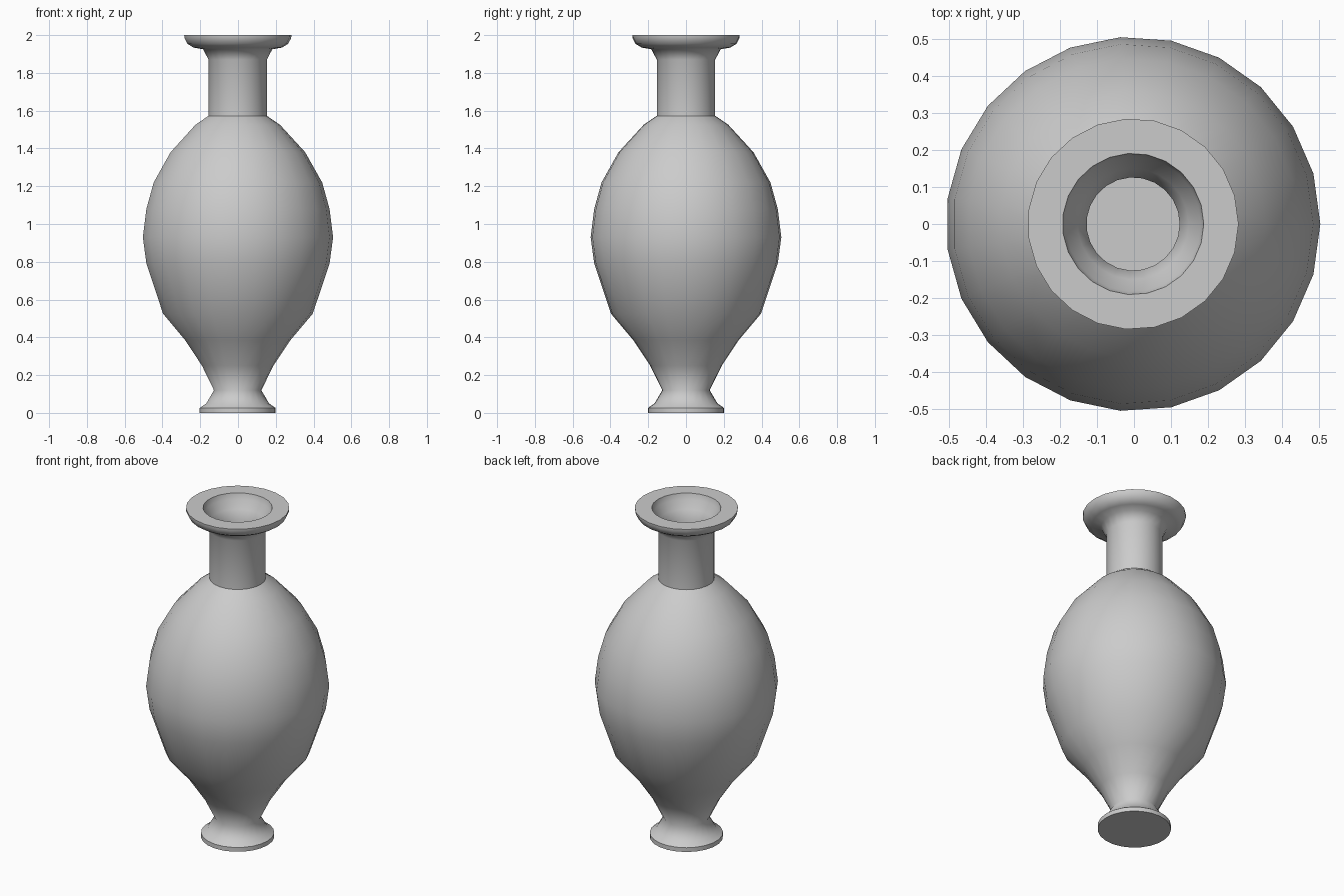
import bpy, bmesh
from math import sin, cos, pi

if "Cube" in bpy.data.objects:
    bpy.data.objects.remove(bpy.data.objects["Cube"])

SIDES = 23
SHIFT = -0.0024  # odd side count: recentre the bounds on x = 0


def lathe(name, profile, sharp=(), cap_start=False, cap_end=False):
    """Revolve (radius, z) points about z; 'sharp' lists the creased rings."""
    bm = bmesh.new()
    rings = []
    for r, z in profile:
        rings.append([bm.verts.new((r * cos(2 * pi * i / SIDES) + SHIFT,
                                    r * sin(2 * pi * i / SIDES), z))
                      for i in range(SIDES)])
    for low, high in zip(rings, rings[1:]):
        for i in range(SIDES):
            j = (i + 1) % SIDES
            bm.faces.new((low[i], low[j], high[j], high[i]))
    if cap_start:
        bm.faces.new(rings[0][::-1])
    if cap_end:
        bm.faces.new(rings[-1])
    for f in bm.faces:
        f.smooth = True
    for k in sharp:
        for i in range(SIDES):
            edge = bm.edges.get((rings[k][i], rings[k][(i + 1) % SIDES]))
            edge.smooth = False
    mesh = bpy.data.meshes.new(name)
    bm.to_mesh(mesh)
    bm.free()
    obj = bpy.data.objects.new(name, mesh)
    bpy.context.collection.objects.link(obj)
    return obj


# Foot and belly, closed at the shoulder (which is the floor seen down the neck)
lathe("body", [
    (0.202, 0.0), (0.202, 0.026), (0.167, 0.05), (0.126, 0.12),
    (0.19, 0.25), (0.28, 0.385), (0.398, 0.525), (0.487, 0.79),
    (0.506, 0.93), (0.487, 1.08), (0.448, 1.22), (0.358, 1.38),
    (0.225, 1.525), (0.155, 1.573)],
    sharp=(0, 1, 13), cap_start=True, cap_end=True)

# Neck tube with flared lip, then the funnel-shaped inside
lathe("neck_and_lip", [
    (0.155, 1.573), (0.155, 1.87), (0.184, 1.925), (0.235, 1.934),
    (0.268, 1.954), (0.284, 1.985), (0.285, 2.0),
    (0.191, 2.0), (0.183, 1.965), (0.15, 1.92), (0.126, 1.865),
    (0.126, 1.573)],
    sharp=(6, 7))
